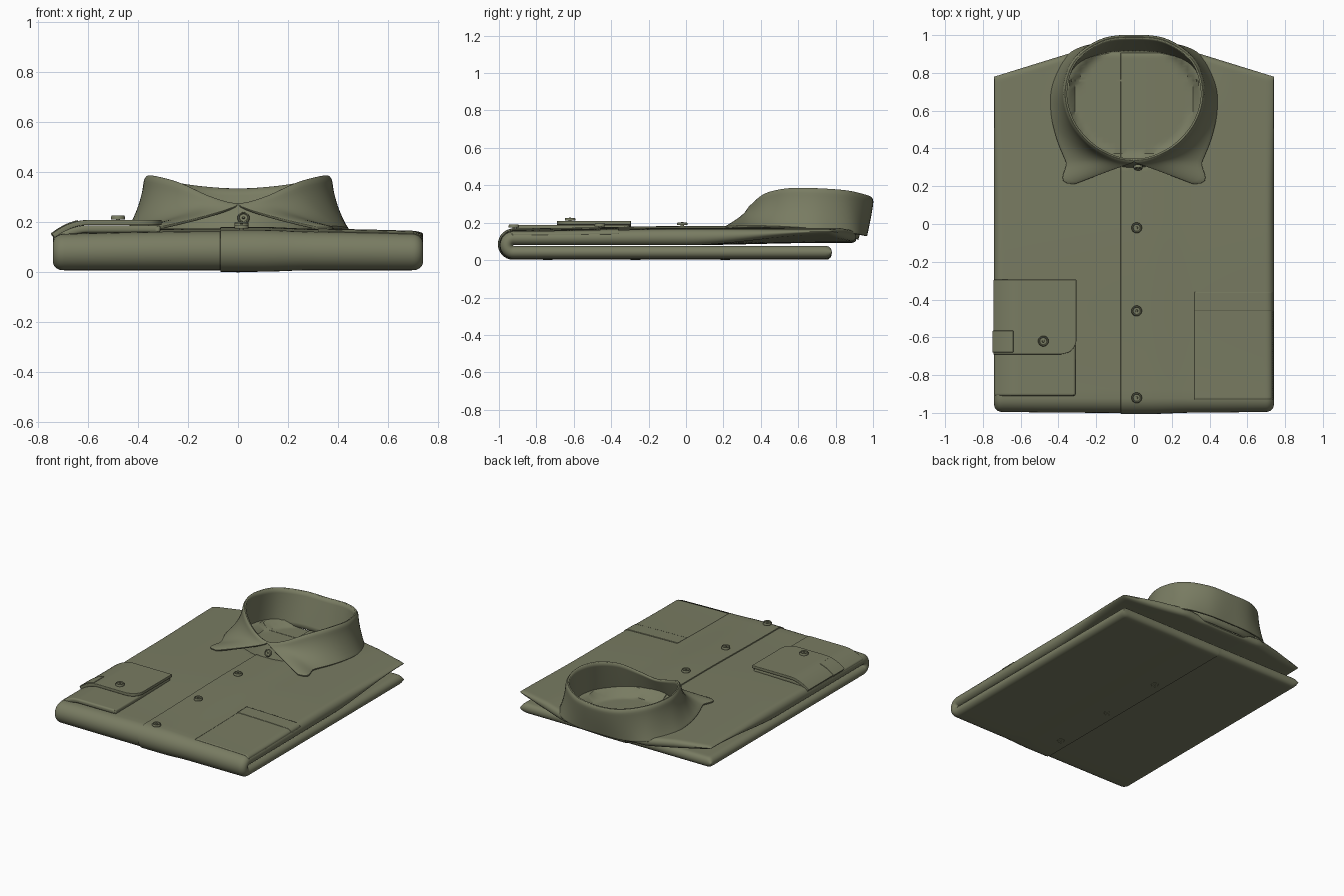
import bpy, bmesh, math
from mathutils import Vector, Matrix

if "Cube" in bpy.data.objects:
    bpy.data.objects.remove(bpy.data.objects["Cube"], do_unlink=True)

olive = bpy.data.materials.new("olive_cloth")
olive.use_nodes = True
COLOUR = (0.19, 0.2, 0.122, 1)
olive.diffuse_color = COLOUR
olive.node_tree.nodes["Principled BSDF"].inputs["Base Color"].default_value = COLOUR
olive.node_tree.nodes["Principled BSDF"].inputs["Roughness"].default_value = 0.8

HALF = 0.74      # half width of the folded shirt
FOLD_Y = -0.922  # where the front fold starts
LOW_Z, LOW_T = 0.042, 0.034


def smooth(a, b, v):
    k = max(0.0, min(1.0, (v - a) / (b - a)))
    return k * k * (3 - 2 * k)


def rounding(distance, radius):
    k = max(0.0, min(1.0, distance / radius))
    return math.sqrt(1 - (1 - k) ** 2)


def grid_object(name, rows, closed=False, thickness=0, offset=-1, mirror=False, bevel=0):
    """Skin a list of point rows, then thicken or mirror it."""
    bm = bmesh.new()
    vs = [[bm.verts.new(p) for p in row] for row in rows]
    n = len(rows[0])
    for a, b in zip(vs, vs[1:]):
        for i in range(n if closed else n - 1):
            j = (i + 1) % n
            bm.faces.new((a[i], a[j], b[j], b[i]))
    bmesh.ops.remove_doubles(bm, verts=bm.verts, dist=0.00005)
    if closed:
        bmesh.ops.recalc_face_normals(bm, faces=bm.faces)
    me = bpy.data.meshes.new(name)
    bm.to_mesh(me)
    bm.free()
    me.materials.append(olive)
    ob = bpy.data.objects.new(name, me)
    bpy.context.collection.objects.link(ob)
    if mirror:
        ob.modifiers.new("mirror", 'MIRROR').merge_threshold = 0.002
    if thickness:
        m = ob.modifiers.new("thickness", 'SOLIDIFY')
        m.thickness, m.offset = thickness, offset
    if bevel:
        m = ob.modifiers.new("soft_edge", 'BEVEL')
        m.width, m.segments, m.limit_method = bevel, 3, 'ANGLE'
        m.angle_limit = math.radians(50)
    bpy.ops.object.select_all(action='DESELECT')
    ob.select_set(True)
    bpy.context.view_layer.objects.active = ob
    bpy.ops.object.shade_smooth_by_angle(angle=math.radians(40))
    return ob


# Shape of the upper layer
def back_edge(x):
    return 0.78 + 0.13 * min(1, (HALF - abs(x)) / 0.42)


def upper_layer(x, y):
    """Centre height and half thickness of the upper layer."""
    side = (x / HALF) ** 2
    top = 0.152 + 0.012 * smooth(-0.9, 0, y) + 0.012 * (1 - side)
    top -= 0.025 * max(0, 1 - (x / 0.5) ** 2) * smooth(0.6, 0.95, y)
    ring = math.hypot(x / 0.36, (y - 0.65) / 0.33)
    inside = 1 - smooth(0.88, 1.0, ring)
    top += (0.12 - top) * inside
    low = 0.08 + smooth(0, 0.75, y) * (0.012 + 0.05 * side)
    return (top + low) / 2, (top - low) / 2


def overlap(x):
    """Raised front placket that ends in a step on one side."""
    return 0 if x < -0.07 else 0.006 * (1 - smooth(0.08, 0.3, x))


def surface(x, y):
    c, t = upper_layer(x, y)
    return c + (t + overlap(x)) * rounding(HALF - abs(x), 0.04)


# Body: one folded sheet, lower layer, front fold and upper layer
def body_section(x):
    edge = rounding(HALF - abs(x), 0.04)
    path = []
    for i in range(30):
        y = FOLD_Y + (0.78 - FOLD_Y) * (1 - (i / 29) ** 2)
        y = 0.78 - (0.78 - FOLD_Y) * (i / 29) ** 2
        path.append((y, LOW_Z, LOW_T * rounding(0.78 - y, 0.03), 0, -1))
    c, t = upper_layer(x, FOLD_Y)
    r = (c - LOW_Z) / 2
    for i in range(1, 14):
        a = math.pi * i / 14
        ny, nz = -math.sin(a), -math.cos(a)
        path.append((FOLD_Y + r * ny, LOW_Z + r + r * nz, LOW_T + (t - LOW_T) * i / 14, ny, nz))
    yb = back_edge(x)
    for i in range(60):
        y = yb - (yb - FOLD_Y) * (1 - i / 59) ** 1.5
        c, t = upper_layer(x, y)
        path.append((y, c, t * rounding(yb - y, 0.03), 0, 1))
    outer = [(x, y + ny * (t + min(t, overlap(x))) * edge, z + nz * (t + min(t, overlap(x))) * edge)
             for y, z, t, ny, nz in path]
    inner = [(x, y - ny * t * edge, z - nz * t * edge) for y, z, t, ny, nz in path]
    return outer + inner[::-1]


stations = [HALF * math.sin(math.pi / 2 * i / 36) for i in range(-36, 37)]
stations = sorted([x for x in stations if abs(x + 0.07) > 0.01] + [-0.0715, -0.0695])
grid_object("folded_body", [body_section(x) for x in stations], closed=True)


# Thin cloth pieces laid on the top
def patch(name, x0, x1, y0, y1, height, thickness, bevel=0, right=None, n=40):
    rows = []
    for j in range(n + 1):
        y = y0 + (y1 - y0) * j / n
        xr = right(y) if right else x1
        rows.append([(x, y, height(x, y)) for x in (x0 + (xr - x0) * i / n for i in range(n + 1))])
    return grid_object(name, rows, thickness=thickness, bevel=bevel)


patch("pocket", 0.32, 0.735, -0.93, -0.44, lambda x, y: surface(x, y) + 0.002, 0.006)
patch("pocket_hem", 0.32, 0.737, -0.46, -0.36, lambda x, y: surface(x, y) + 0.005, 0.008)
patch("yoke_seam", -0.33, 0.33, 0.755, 0.765, lambda x, y: surface(x, y) + 0.002, 0.004)


# Sleeve end and cuff folded over one side
def draped(z):
    return lambda x, y: z - 0.055 * max(0, (-0.6 - x) / 0.145) ** 2


def cuff_corner(y):
    d = max(0, -0.61 - y)
    return -0.305 - 0.08 * (1 - math.sqrt(max(0, 1 - (d / 0.08) ** 2)))


patch("sleeve_end", -0.742, -0.31, -0.91, -0.3, draped(0.188), 0.03, 0.012)
patch("cuff", -0.745, -0.305, -0.69, -0.295, draped(0.209), 0.02, 0.007, cuff_corner)
patch("cuff_tab", -0.75, -0.64, -0.68, -0.565, draped(0.213), 0.018, 0.004)


# Collar from matching ridge, base and edge curves (one half, mirrored)
def curve(keys, n=48):
    p = [Vector(k) for k in keys]
    flip = lambda v: Vector((-v.x, v.y, v.z))
    p = [flip(p[1])] + p + [flip(p[-2])]
    out = []
    for i in range(n + 1):
        s = i / n * (len(keys) - 1)
        k = min(int(s), len(keys) - 2)
        u = s - k
        a, b, c, d = p[k:k + 4]
        out.append(0.5 * (2 * b + (c - a) * u + (2 * a - 5 * b + 4 * c - d) * u ** 2
                          + (3 * b - a - 3 * c + d) * u ** 3))
    out[-1].x = 0
    return out


ridge = curve([(0, .34, .272), (.11, .36, .3), (.23, .43, .355), (.325, .55, .382),
               (.36, .70, .382), (.31, .86, .37), (.17, .965, .345), (0, .987, .333)])
base = curve([(0, .3, .17), (.13, .32, .16), (.26, .39, .15), (.365, .53, .145),
              (.375, .70, .135), (.31, .84, .12), (.16, .905, .115), (0, .915, .11)])
edge = curve([(.315, .212, .176), (.36, .33, .18), (.41, .46, .178), (.437, .6, .172),
              (.425, .75, .16), (.34, .90, .14), (.18, .955, .13), (0, .962, .13)])
edge[0] = Vector((.315, .212, .176))

stand_rows = []
for j in range(9):
    s = j / 8
    stand_rows.append([b.lerp(r, s) for b, r in zip(base, ridge)])
grid_object("collar_stand", stand_rows, thickness=0.012, offset=0, mirror=True)

fall_rows = []
for j in range(17):
    s = j / 16
    row = []
    for r, e in zip(ridge, edge):
        p = r.lerp(e, s ** 1.6)
        p.z = r.z + (e.z - r.z) * s + 0.004 * math.sin(math.pi * s)
        out = Vector((r.x, r.y - 0.66, 0)).normalized()
        row.append(p + out * 0.011 * rounding(s, 0.15) * (1 - s))
    row[-1].x = 0
    fall_rows.append(row)
grid_object("collar_fall", fall_rows, thickness=0.012, offset=0, mirror=True, bevel=0.003)


# Buttons: a turned disc with a raised rim and a thread knot
def button(name, place, tilt=0, radius=0.028):
    profile = [(0, 0.012), (.2, 0.012), (.25, 0.006), (.65, 0.006), (.75, 0.011),
               (.9, 0.011), (1, 0.006), (1, -0.004), (.3, -0.004), (.3, -0.014), (0, -0.014)]
    rows = []
    for i in range(29):
        a = 2 * math.pi * i / 28
        rows.append([(q * radius * math.cos(a), q * radius * math.sin(a), z) for q, z in profile])
    ob = grid_object(name, rows, closed=True)
    ob.matrix_world = Matrix.Translation(place) @ Matrix.Rotation(tilt, 4, 'X')


for i, y in enumerate((-0.92, -0.46, -0.02)):
    button("front_button_%d" % (i + 1), (0.014, y, surface(0.014, y) + 0.009))
for i, y in enumerate((-0.74, -0.27, 0.21)):
    button("under_button_%d" % (i + 1), (0.0, y, 0.012), math.pi)
button("cuff_button", (-0.48, -0.62, 0.215))
button("collar_button", (0.022, 0.302, 0.216), math.radians(68), 0.024)
